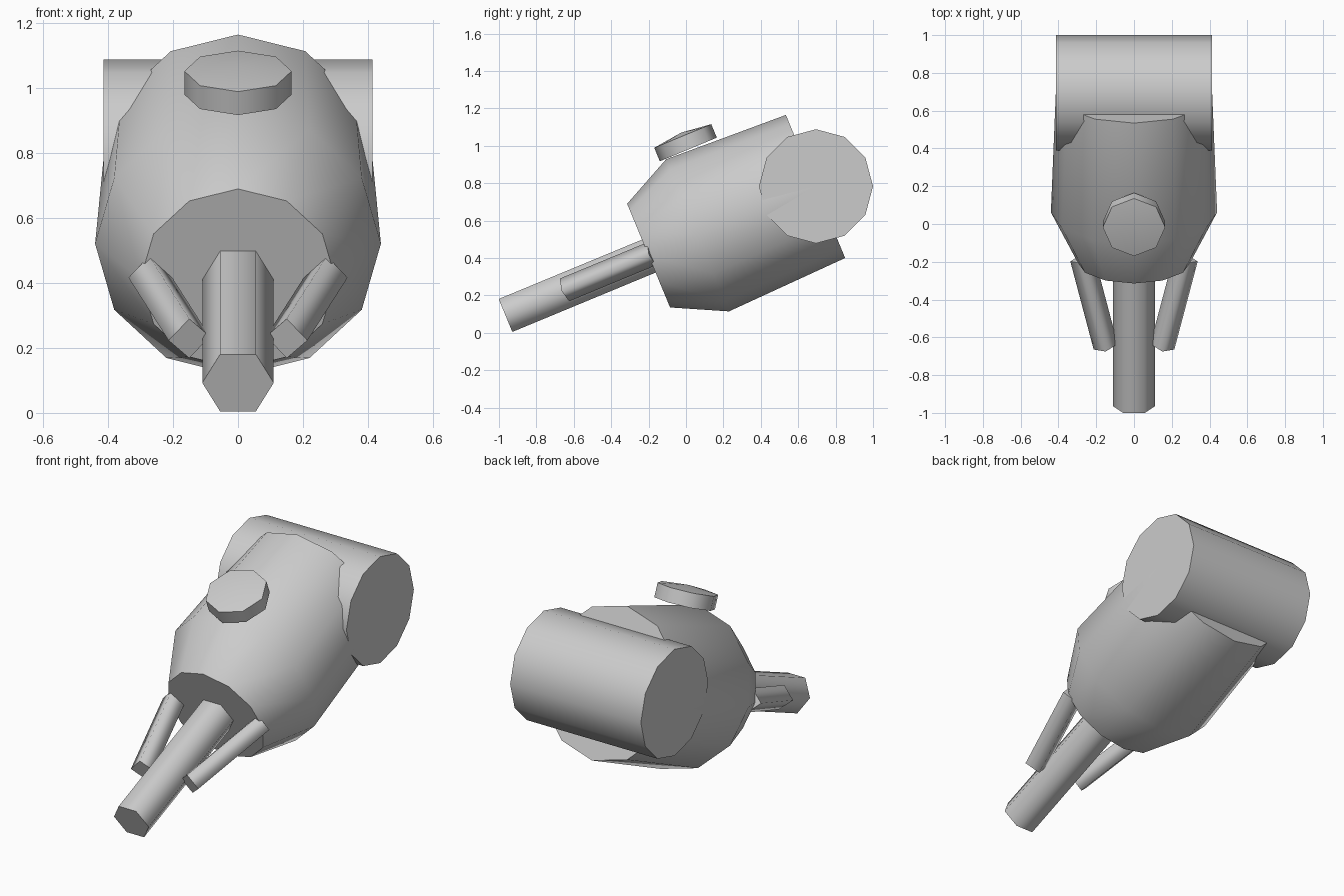
import bpy, bmesh, math
from mathutils import Vector

if "Cube" in bpy.data.objects:
    bpy.data.objects.remove(bpy.data.objects["Cube"])

grey = bpy.data.materials.new("plain grey")
grey.diffuse_color = (0.6, 0.6, 0.6, 1)
grey.use_nodes = True
grey.node_tree.nodes["Principled BSDF"].inputs["Base Color"].default_value = grey.diffuse_color

TILT = math.radians(22.5)
AXIS = Vector((0, math.cos(TILT), math.sin(TILT)))   # body axis, front to back
UP = Vector((0, -math.sin(TILT), math.cos(TILT)))    # square to the body axis


def lathe(name, start, axis, stations, sides, dome=0.0):
    """Capped solid along an axis; stations are (distance, radius) pairs."""
    d = axis.normalized()
    ref = Vector((0, 1, 0)) if abs(d.x) > 0.9 else Vector((1, 0, 0))
    u = (ref - d * ref.dot(d)).normalized()
    v = d.cross(u)
    start = Vector(start)
    bm = bmesh.new()
    rings = []
    for dist, r in stations:
        ring = []
        for i in range(sides):
            a = 2 * math.pi * i / sides
            ring.append(bm.verts.new(start + d * dist + r * (u * math.cos(a) + v * math.sin(a))))
        rings.append(ring)
    for r0, r1 in zip(rings, rings[1:]):
        for i in range(sides):
            j = (i + 1) % sides
            bm.faces.new((r0[i], r0[j], r1[j], r1[i]))
    bm.faces.new(rings[0])
    if dome:
        tip = bm.verts.new(start + d * (stations[-1][0] + dome))
        for i in range(sides):
            bm.faces.new((rings[-1][i], rings[-1][(i + 1) % sides], tip))
    else:
        bm.faces.new(rings[-1])
    bmesh.ops.recalc_face_normals(bm, faces=bm.faces[:])
    # smooth walls, crisp cap rims
    for f in bm.faces:
        f.smooth = True
    for ring in (rings[0], rings[-1]):
        for i in range(sides):
            bm.edges.get((ring[i], ring[(i + 1) % sides])).smooth = False
    me = bpy.data.meshes.new(name)
    bm.to_mesh(me)
    bm.free()
    me.materials.append(grey)
    ob = bpy.data.objects.new(name, me)
    bpy.context.collection.objects.link(ob)
    return ob


# tapered main housing
lathe("housing", (0, -0.2, 0.4125), AXIS, [(0, 0.30), (0.283, 0.44), (0.966, 0.414)], 12)

# cross drum at the rear
lathe("rear_drum", (-0.414, 0.695, 0.783), Vector((1, 0, 0)), [(0, 0.305), (0.828, 0.305)], 12)

# low button on top of the housing
lathe("top_button", (0, 0.0125, 0.98), UP, [(0, 0.165), (0.078, 0.165)], 8, dome=0.02)

# long central barrel
lathe("main_barrel", (0, -0.965, 0.0925), AXIS, [(0, 0.11), (0.88, 0.11)], 6)

# pair of short splayed barrels
for side, label in ((-1, "left"), (1, "right")):
    lathe(label + "_barrel", (side * 0.15, -0.65, 0.229),
          Vector((side * 0.265, 1, math.tan(TILT))), [(0, 0.0655), (0.52, 0.0655)], 4)
